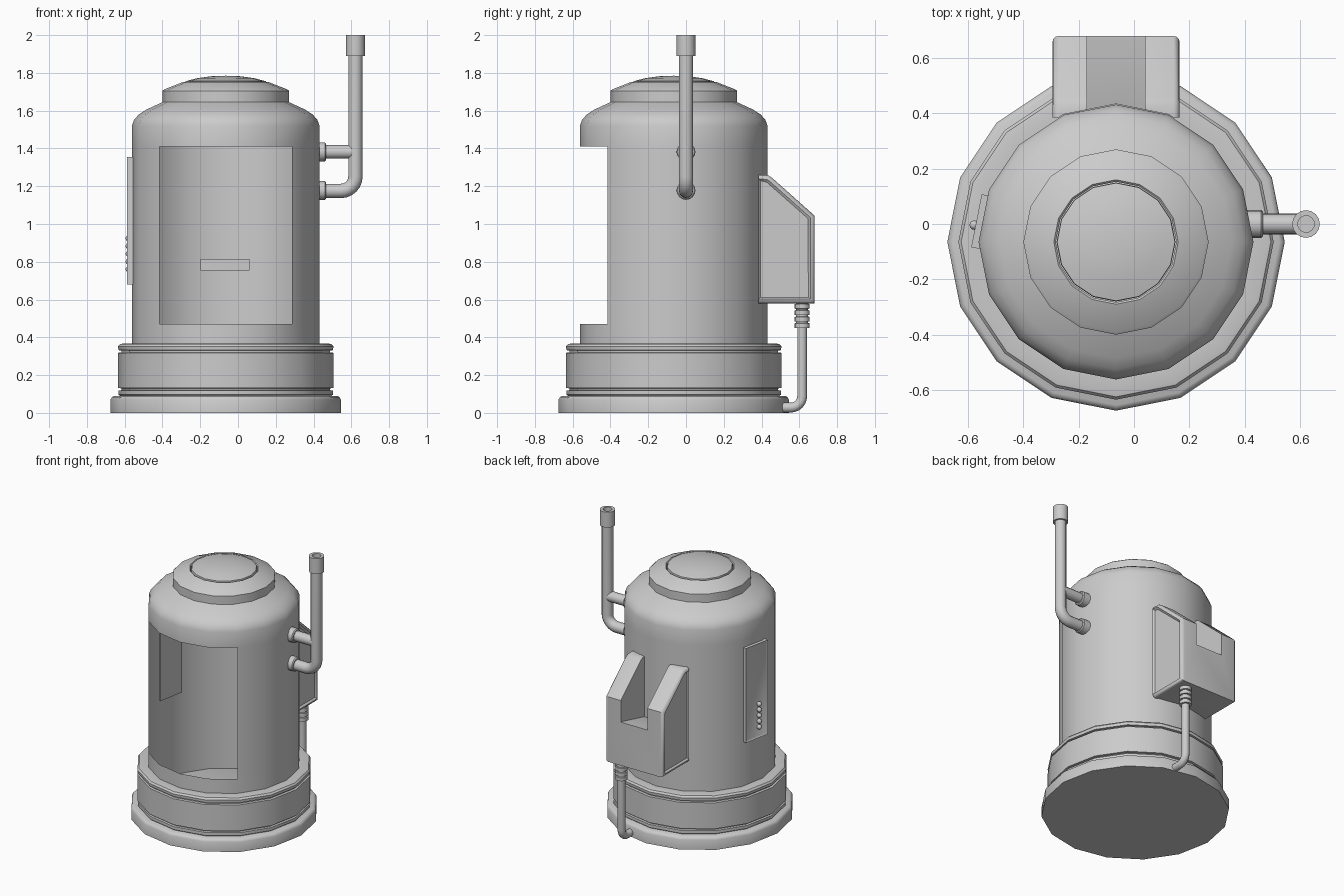
import bpy, bmesh
from math import sin, cos, pi, radians
from mathutils import Matrix, Vector

if "Cube" in bpy.data.objects:
    bpy.data.objects.remove(bpy.data.objects["Cube"])

C = -0.065           # axis of the tank in x and y


def finish(name, bm, angle=35):
    me = bpy.data.meshes.new(name)
    bm.to_mesh(me)
    bm.free()
    me.shade_smooth()
    me.set_sharp_from_angle(angle=radians(angle))
    ob = bpy.data.objects.new(name, me)
    bpy.context.collection.objects.link(ob)
    return ob


def lathe(name, profile, at=(C, C, 0), n=16, skip=None, rot=None, angle=35):
    """Spin an (r, z) profile; skip(i, k) leaves out faces."""
    bm = bmesh.new()
    rings = [[bm.verts.new((r * cos(2 * pi * k / n), r * sin(2 * pi * k / n), z))
              for k in range(n)] for r, z in profile]
    for i in range(len(profile) - 1):
        for k in range(n):
            if skip and skip(i, k):
                continue
            j = (k + 1) % n
            bm.faces.new((rings[i][k], rings[i][j], rings[i + 1][j], rings[i + 1][k]))
    bmesh.ops.remove_doubles(bm, verts=bm.verts[:], dist=1e-5)
    m = Matrix.Translation(at)
    if rot:
        m = m @ rot
    bm.transform(m)
    return finish(name, bm, angle)


def tube(name, pts, r):
    cu = bpy.data.curves.new(name, 'CURVE')
    cu.dimensions = '3D'
    cu.bevel_depth = r
    cu.bevel_resolution = 4
    cu.use_fill_caps = True
    s = cu.splines.new('POLY')
    s.points.add(len(pts) - 1)
    for p, co in zip(s.points, pts):
        p.co = (*co, 1)
    s.use_smooth = True
    ob = bpy.data.objects.new(name, cu)
    bpy.context.collection.objects.link(ob)


def prism(profile, x0, x1):
    """Closed (y, z) outline extruded along x."""
    bm = bmesh.new()
    f = bm.faces.new([bm.verts.new((x0, y, z)) for y, z in profile])
    g = bmesh.ops.extrude_face_region(bm, geom=[f])['geom']
    bmesh.ops.translate(bm, vec=(x1 - x0, 0, 0),
                        verts=[v for v in g if isinstance(v, bmesh.types.BMVert)])
    bmesh.ops.recalc_face_normals(bm, faces=bm.faces[:])
    return bm


def block(name, size, at, rot_z=0, inset=None):
    bm = bmesh.new()
    bmesh.ops.create_cube(bm, size=1)
    bm.transform(Matrix.Diagonal((*size, 1)))
    if inset:
        f = max(bm.faces, key=lambda f: f.calc_center_median().x)
        bmesh.ops.inset_region(bm, faces=[f], thickness=inset)
        bmesh.ops.translate(bm, verts=f.verts[:], vec=(-0.008, 0, 0))
    bm.transform(Matrix.Translation(at) @ Matrix.Rotation(rot_z, 4, 'Z'))
    return finish(name, bm)


# Foot plate and banded skirt
lathe("base_plate", [(0, 0), (.61, 0), (.61, .07), (.603, .083), (.59, .09), (0, .09)])
lathe("base_skirt", [(.498, .09), (.56, .09), (.568, .097), (.568, .118), (.553, .12),
                     (.553, .13), (.57, .132), (.57, .318), (.553, .32), (.553, .33),
                     (.568, .332), (.57, .352), (.56, .364), (.545, .367), (.497, .367)])

# Tank shell, open at the front over four facets
lathe("tank_body", [(.497, .09), (.497, .47), (.497, 1.41), (.497, 1.52), (.485, 1.552),
                    (.46, 1.58), (.42, 1.606), (.335, 1.645), (.335, 1.705),
                    (.325, 1.713), (.225, 1.752), (.218, 1.745)],
      skip=lambda i, k: i == 1 and 10 <= k < 14)
lathe("tank_lid", [(.215, 1.74), (.213, 1.756), (.15, 1.772), (.08, 1.782), (0, 1.785)])

# Rear housing with recessed side panels
bm = prism([(.385, .58), (.68, .58), (.68, 1.045), (.455, 1.245), (.435, 1.258),
            (.385, 1.26)], C - .23, C + .23)
sides = [f for f in bm.faces if abs(f.normal.x) > .9]
edges = [e for f in sides for e in f.edges if e.calc_face_angle() > 1
         and min(v.co.y for v in e.verts) + max(v.co.y for v in e.verts) > .8]
bmesh.ops.bevel(bm, geom=edges, offset=.022, segments=3, profile=.5, affect='EDGES')
for s in (-1, 1):
    f = max((f for f in bm.faces if f.normal.x * s > .95), key=lambda f: f.calc_area())
    bmesh.ops.inset_region(bm, faces=[f], thickness=.014)
    bmesh.ops.translate(bm, verts=f.verts[:], vec=(-s * .012, 0, 0))
housing = finish("rear_housing", bm)

# Cut the slot and the seat against the tank
slot = finish("slot_cutter", prism([(.3, .80), (.67, .89), (.8, .89), (.8, 1.4), (.3, 1.4)],
                                   C - .105, C + .105))
seat = lathe("seat_cutter", [(0, .4), (.499, .4), (.499, 1.4), (0, 1.4)])
bpy.context.view_layer.objects.active = housing
for cutter in (slot, seat):
    cutter.hide_render = True
    mod = housing.modifiers.new("cut", 'BOOLEAN')
    mod.operation = 'DIFFERENCE'
    mod.solver = 'EXACT'
    mod.object = cutter
    bpy.ops.object.modifier_apply(modifier=mod.name)
    bpy.data.objects.remove(cutter)
housing.data.shade_smooth()
housing.data.set_sharp_from_angle(angle=radians(35))
block("slot_tongue", (.26, .065, .06), (C - .003, .418, .785))

# Ribbed hose fitting and drain hose
ribs = [(0, .45)]
for i in range(4):
    z = .45 + i * .034
    ribs += [(.04, z), (.04, z + .024), (.032, z + .026), (.032, z + .033)]
lathe("hose_fitting", ribs + [(0, .585)], at=(.08, .615, 0))
bend = [(.08, .555 + .06 * cos(t), .088 - .06 * sin(t))
        for t in [i * pi / 12 for i in range(7)]]
tube("drain_hose", [(.08, .615, .47)] + bend + [(.08, .50, .028)], .026)

# Side exhaust pipe
bend = [(.545 + .077 * sin(t), 0, 1.252 - .077 * cos(t))
        for t in [i * pi / 12 for i in range(7)]]
tube("exhaust_pipe", [(.4, 0, 1.175)] + bend + [(.622, 0, 1.92)], .038)
tube("exhaust_branch", [(.4, 0, 1.382), (.615, 0, 1.382)], .036)
lathe("exhaust_cap", [(0, 1.89), (.05, 1.89), (.05, 2), (.03, 2), (.03, 1.93), (0, 1.93)],
      at=(.622, 0, 0))
for z in (1.178, 1.382):
    lathe("pipe_collar", [(0, 0), (.05, 0), (.05, .06), (.044, .066), (0, .066)],
          at=(.4, 0, z), rot=Matrix.Rotation(pi / 2, 4, 'Y'))

# Left control panel with a column of buttons
block("control_panel", (.04, .195, .675), (-.55, .008, 1.018), radians(168.75), .018)
for i in range(5):
    bm = bmesh.new()
    bmesh.ops.create_uvsphere(bm, u_segments=12, v_segments=8, radius=.017)
    bm.transform(Matrix.Translation((-.578, -.004, .76 + i * .041)))
    finish("panel_button", bm, 60)
